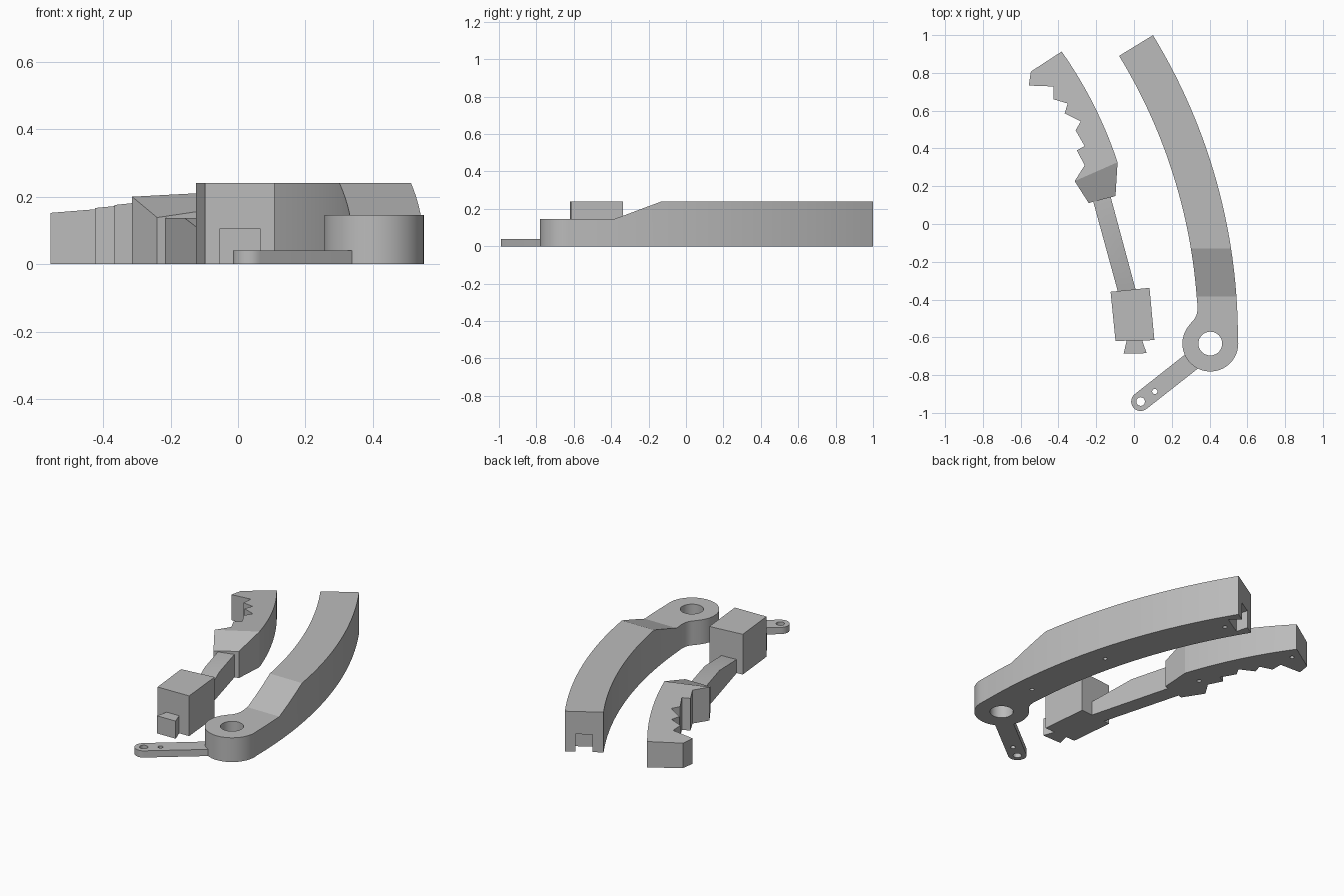
import bpy, bmesh
from math import sin, cos, radians
from mathutils import Vector

old = bpy.data.objects.get("Cube")
if old:
    bpy.data.objects.remove(old, do_unlink=True)

GREY = (0.5, 0.5, 0.5, 1)
grey = bpy.data.materials.new("plain grey")
grey.use_nodes = True
grey.diffuse_color = GREY
grey.node_tree.nodes["Principled BSDF"].inputs["Base Color"].default_value = GREY


def arc(cx, cy, r, a0, a1, n):
    """Points on a circle from angle a0 to a1, in degrees."""
    angles = [radians(a0 + (a1 - a0) * i / n) for i in range(n + 1)]
    return [(cx + r * cos(a), cy + r * sin(a)) for a in angles]


def bend(p, q, r, n):
    """Quadratic curve from p to r pulled towards q."""
    p, q, r = Vector(p), Vector(q), Vector(r)
    ts = [i / n for i in range(n + 1)]
    return [tuple(p * (1 - t) ** 2 + q * 2 * t * (1 - t) + r * t * t) for t in ts]


def prism(name, outline, height, creases=(), bottom=0):
    """Extrude an outline; height is a number or a rule of x and y.
    Each crease (point, direction) splits the top along a line."""
    bm = bmesh.new()
    base = bm.faces.new([bm.verts.new((x, y, bottom)) for x, y in outline])
    top = bmesh.ops.extrude_face_region(bm, geom=[base])["geom"]
    for v in top:
        if isinstance(v, bmesh.types.BMVert):
            v.co.z = bottom + 1
    for (px, py), (dx, dy) in creases:
        geom = bm.verts[:] + bm.edges[:] + bm.faces[:]
        bmesh.ops.bisect_plane(bm, geom=geom, dist=0.002,
                               plane_co=(px, py, 0), plane_no=(dy, -dx, 0))
    for v in bm.verts:
        if v.co.z > bottom + 0.5:
            v.co.z = height(v.co.x, v.co.y) if callable(height) else height
    bmesh.ops.recalc_face_normals(bm, faces=bm.faces)
    mesh = bpy.data.meshes.new(name)
    bm.to_mesh(mesh)
    bm.free()
    mesh.materials.append(grey)
    obj = bpy.data.objects.new(name, mesh)
    bpy.context.collection.objects.link(obj)
    return obj


def activate(obj):
    bpy.ops.object.select_all(action="DESELECT")
    obj.select_set(True)
    bpy.context.view_layer.objects.active = obj


def cut(obj, outline, top):
    """Carve an outline out of the underside up to the given height."""
    cutter = prism("cutter", outline, top, bottom=-0.05)
    cutter.hide_render = True
    mod = obj.modifiers.new("cut", "BOOLEAN")
    mod.operation = "DIFFERENCE"
    mod.solver = "EXACT"
    mod.object = cutter
    activate(obj)
    bpy.ops.object.modifier_apply(modifier=mod.name)
    bpy.data.objects.remove(cutter, do_unlink=True)


def hole(obj, x, y, r, top):
    cut(obj, arc(x, y, r, 0, 337.5, 15) if r < 0.05 else arc(x, y, r, 0, 348.75, 31), top)


# Curved arm with its pivot hub
CX, CY, OUTER, INNER, END = -2.52, -0.6, 3.07, 2.86, 31.4
MID = (OUTER + INNER) / 2
HUB = (0.404, -0.633)


def arm_height(x, y):
    t = min(max((y + 0.385) / 0.255, 0), 1)
    return 0.145 + 0.095 * t


outline = arc(CX, CY, OUTER, END, 0, 28)
outline += arc(*HUB, 0.148, 0, -220, 28)
outline += bend((0.309, -0.515), (0.337, -0.49), (0.337, -0.44), 6)
outline += arc(CX, CY, INNER, 4, END, 26)
arm = prism("curved_arm", outline, arm_height,
            [((0, -0.385), (1, 0)), ((0, -0.13), (1, 0))])
hole(arm, *HUB, 0.063, 0.5)

# Dovetail socket in the arm's far end
a = radians(END)
radial, along = Vector((cos(a), sin(a))), Vector((-sin(a), cos(a)))
tip = Vector((CX, CY)) + radial * MID
socket = [tip + along * d + radial * w for d, w in
          ((0.02, 0.046), (0, 0.046), (-0.07, 0.067),
           (-0.07, -0.067), (0, -0.046), (0.02, -0.046))]
cut(arm, [tuple(p) for p in socket], 0.105)

# Pin holes under the arm
for angle in (5, 15, 29.2):
    x, y = arc(CX, CY, MID, angle, angle, 1)[0]
    hole(arm, x, y, 0.012, 0.04)

# Thin tab beside the hub
tab_end = (0.035, -0.94)
tab = prism("pivot_tab",
            arc(*tab_end, 0.05, 128, 308, 14) + [(0.345, -0.76), (0.283, -0.681)], 0.04)
hole(tab, *tab_end, 0.023, 0.2)
hole(tab, 0.11, -0.887, 0.014, 0.2)

# Toothed jaw with a sloping top and a ramp at its base
crest = Vector((-0.314, 0.227))
crest_dir = Vector((0.915, 0.403))


def jaw_height(x, y):
    rel = Vector((x, y)) - crest
    s = rel.dot(crest_dir)
    d = rel.dot(Vector((crest_dir.y, -crest_dir.x)))
    if d > 0.003:
        return 0.2 + 0.05 * s - d * (0.485 - 1.07 * s)
    return 0.2 + 0.078 * rel.x - 0.0574 * rel.y


teeth = [(-0.24, 0.111), tuple(crest), (-0.261, 0.311), (-0.303, 0.39),
         (-0.261, 0.412), (-0.309, 0.496), (-0.282, 0.543), (-0.367, 0.586),
         (-0.351, 0.638), (-0.425, 0.66), (-0.425, 0.728), (-0.557, 0.733),
         (-0.546, 0.807)]
back = bend((-0.383, 0.913), (-0.192, 0.642), (-0.087, 0.327), 14)
jaw = prism("toothed_jaw", teeth + back + [(-0.098, 0.148)], jaw_height,
            [(tuple(crest), (0.227, 0.1))])
hole(jaw, -0.2, 0.31, 0.012, 0.04)
hole(jaw, -0.42, 0.83, 0.012, 0.04)

# Rod joining the jaw to its block, dipping towards the block
rod = prism("jaw_rod",
            [(-0.219, 0.13), (-0.082, -0.37), (0.012, -0.36), (-0.128, 0.16)],
            lambda x, y: 0.137 - 0.21 * max(0, -0.09 - y),
            [((0, -0.09), (1, 0))])

# End block with its dovetail key
block = prism("end_block",
              [(-0.124, -0.359), (-0.098, -0.619), (0.108, -0.615), (0.082, -0.338)], 0.24)
key = prism("dovetail_key",
            [(-0.037, -0.61), (-0.055, -0.686), (0.067, -0.684), (0.041, -0.61)], 0.105)

# Smooth the curves and keep corners crisp
for obj in (arm, tab, jaw, rod, block, key):
    activate(obj)
    bpy.ops.object.shade_smooth_by_angle(angle=radians(16))
